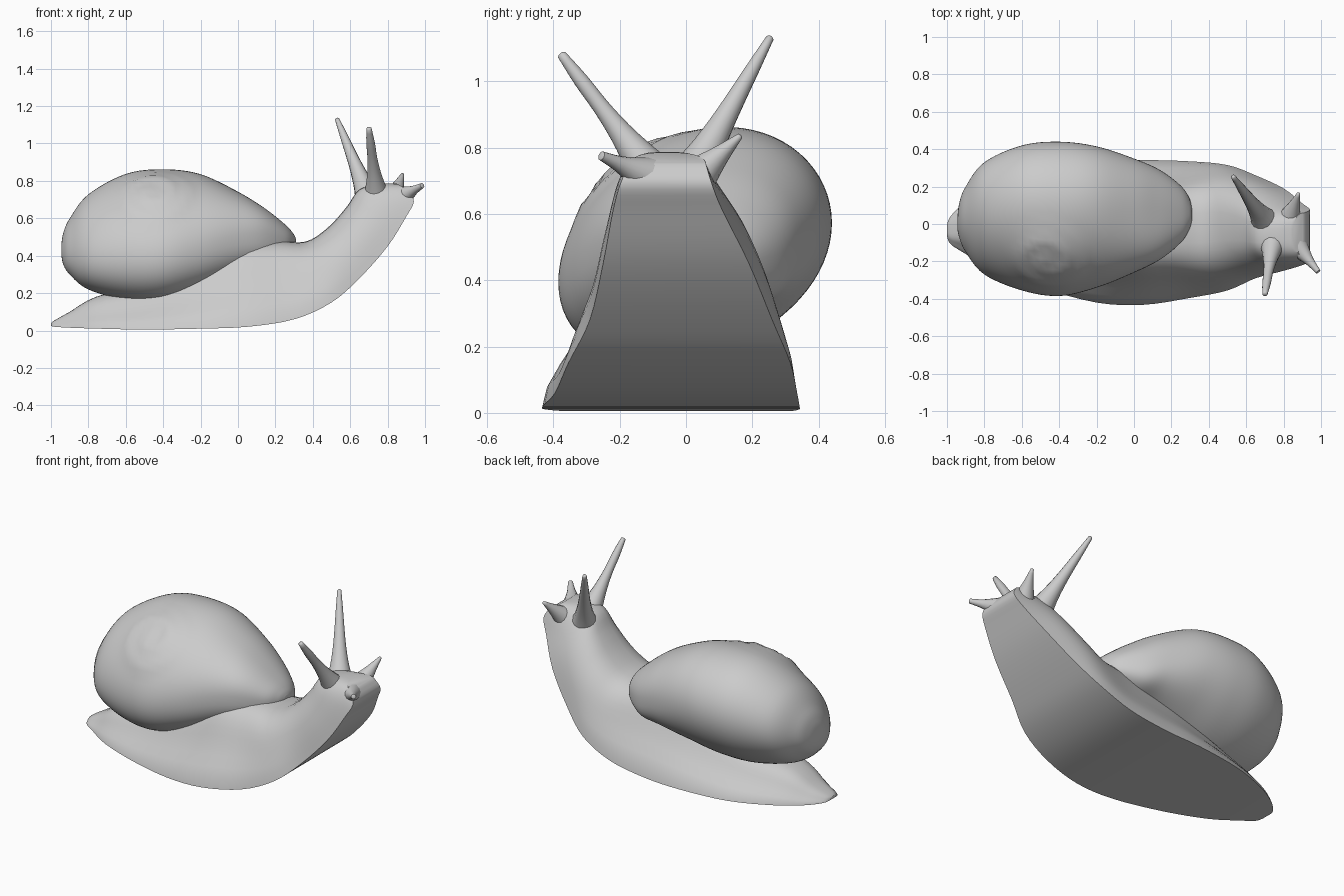
import bpy, bmesh, math
from mathutils import Vector

if "Cube" in bpy.data.objects:
    bpy.data.objects.remove(bpy.data.objects["Cube"])

grey = bpy.data.materials.new("soft grey")
grey.use_nodes = True
grey.diffuse_color = (0.6, 0.6, 0.6, 1)
grey.node_tree.nodes["Principled BSDF"].inputs["Base Color"].default_value = (0.6, 0.6, 0.6, 1)


def refine(stations, steps):
    """Catmull-Rom interpolation of station tuples."""
    out = []
    n = len(stations)
    for i in range(n - 1):
        a, b, c, d = (stations[min(max(j, 0), n - 1)] for j in (i - 1, i, i + 1, i + 2))
        for s in range(steps):
            t = s / steps
            out.append([0.5 * (2 * q + (r - p) * t + (2 * p - 5 * q + 4 * r - w) * t * t
                               + (3 * q - p - 3 * r + w) * t ** 3)
                        for p, q, r, w in zip(a, b, c, d)])
    return out + [list(stations[-1])]


def power(value, exponent):
    """Power that keeps the sign."""
    return math.copysign(abs(value) ** exponent, value)


def loft(name, rings, angle=40):
    """Skin closed rings of points into one capped, smooth object."""
    bm = bmesh.new()
    loops = [[bm.verts.new(p) for p in ring] for ring in rings]
    n = len(loops[0])
    for a, b in zip(loops, loops[1:]):
        for i in range(n):
            bm.faces.new((a[i], a[(i + 1) % n], b[(i + 1) % n], b[i]))
    bm.faces.new(loops[0])
    bm.faces.new(loops[-1])
    bmesh.ops.recalc_face_normals(bm, faces=bm.faces)
    mesh = bpy.data.meshes.new(name)
    bm.to_mesh(mesh)
    bm.free()
    obj = bpy.data.objects.new(name, mesh)
    bpy.context.collection.objects.link(obj)
    mesh.materials.append(grey)
    bpy.ops.object.select_all(action="DESELECT")
    obj.select_set(True)
    bpy.context.view_layer.objects.active = obj
    bpy.ops.object.shade_smooth_by_angle(angle=math.radians(angle))


# Body: sole x, sole z, back x, back z, centre y, half width, skirt share
body = [(-1, .025, -1, .04, -.035, .03, .1), (-.98, .02, -.98, .055, -.033, .075, .15),
        (-.9, .015, -.9, .1, -.02, .14, .2),
        (-.75, .01, -.76, .18, -.02, .23, .25), (-.5, .005, -.5, .25, -.02, .32, .27),
        (-.2, .01, -.2, .38, -.04, .38, .28), (.05, .02, 0, .47, -.045, .387, .27),
        (.3, .06, .2, .48, -.03, .365, .2), (.5, .15, .36, .475, -.02, .335, .08),
        (.65, .28, .48, .55, -.015, .275, -.03), (.8, .45, .58, .66, -.03, .22, -.06),
        (.9, .61, .65, .755, -.055, .165, -.03), (.94, .69, .76, .785, -.06, .138, 0),
        (.91, .75, .85, .785, -.055, .115, 0)]
rings = []
for bx, bz, tx, tz, yc, w, skirt in refine(body, 4):
    ring = []
    for i in range(25):
        a = math.pi * i / 24
        c, h = math.cos(a), math.sin(a)
        # Steep mantle with a thin flared skirt along the sole
        reach = (1 - skirt) * abs(c) ** .67 + skirt * abs(c) ** 14
        ring.append((bx + (tx - bx) * h, yc + w * math.copysign(reach, c),
                     bz + (tz - bz) * h))
    rings.append(ring)
loft("body", rings)

# Shell: x, left y, right y, top z, bottom z, sideways lean, roundness
shell = [(-.945, .02, -.02, .45, .41, .1, 1), (-.935, .11, -.07, .52, .355, .2, 1),
         (-.9, .2, -.15, .6, .3, .25, 1), (-.8, .33, -.27, .73, .22, .25, 1),
         (-.6, .42, -.355, .84, .165, .25, 1), (-.4, .44, -.385, .865, .16, .25, 1),
         (-.2, .415, -.34, .84, .21, .2, .95), (0, .35, -.26, .75, .28, .05, .85),
         (.14, .288, -.19, .66, .32, -.1, .78), (.25, .205, -.1, .57, .37, -.15, .8),
         (.295, .14, -.03, .52, .41, -.2, .9), (.31, .08, .02, .49, .45, -.2, 1)]
apex = Vector((-.46, -.2, .74))
axis = Vector((0, -.5, .86)).normalized()
across = axis.cross(Vector((1, 0, 0)))
rings = []
for x, yl, yr, zt, zb, lean, soft in refine(shell, 6):
    yc, hy, zc, hz = (yl + yr) / 2, (yl - yr) / 2, (zt + zb) / 2, (zt - zb) / 2
    ring = []
    for i in range(72):
        a = math.tau * i / 72
        c, s = power(math.cos(a), soft), power(math.sin(a), soft)
        p = Vector((x, yc + hy * c, zc + hz * (.965 * s + lean * c - .08 * c * c)))
        # Raised spire with a shallow spiral groove
        d = p - apex
        u, v = d.x, d.dot(across)
        r = math.hypot(u, v)
        if d.dot(axis) > -.2 and r < .24:
            fade = min(1, (.24 - r) / .1)
            turn = math.cos(math.tau * r / .1 - math.atan2(v, u))
            p += axis * fade * (.014 + .006 * turn * min(1, r / .05))
        ring.append(p)
    rings.append(ring)
loft("shell", rings, 60)


def feeler(name, base, tip, radii):
    """Tapered round stalk with a flared root."""
    base, tip = Vector(base), Vector(tip)
    way = (tip - base).normalized()
    side = way.orthogonal().normalized()
    other = way.cross(side)
    prof = refine([(i / (len(radii) - 1), r) for i, r in enumerate(radii)], 3)
    prof.append([1.01, radii[-1] * .5])
    loft(name, [[base.lerp(tip, t) + r * (side * math.cos(math.tau * k / 14)
                                          + other * math.sin(math.tau * k / 14))
                 for k in range(14)] for t, r in prof], 50)


# Eye stalks and mouth feelers
feeler("left_eye_stalk", (.71, .0, .68), (.53, .253, 1.13), (.085, .056, .039, .029, .021, .012))
feeler("right_eye_stalk", (.745, -.08, .69), (.7, -.375, 1.08), (.08, .055, .036, .026, .023, .014))
feeler("left_feeler", (.82, .0, .68), (.88, .163, .835), (.08, .052, .028, .009))
feeler("right_feeler", (.85, -.09, .7), (.985, -.255, .775), (.075, .048, .025, .014))
